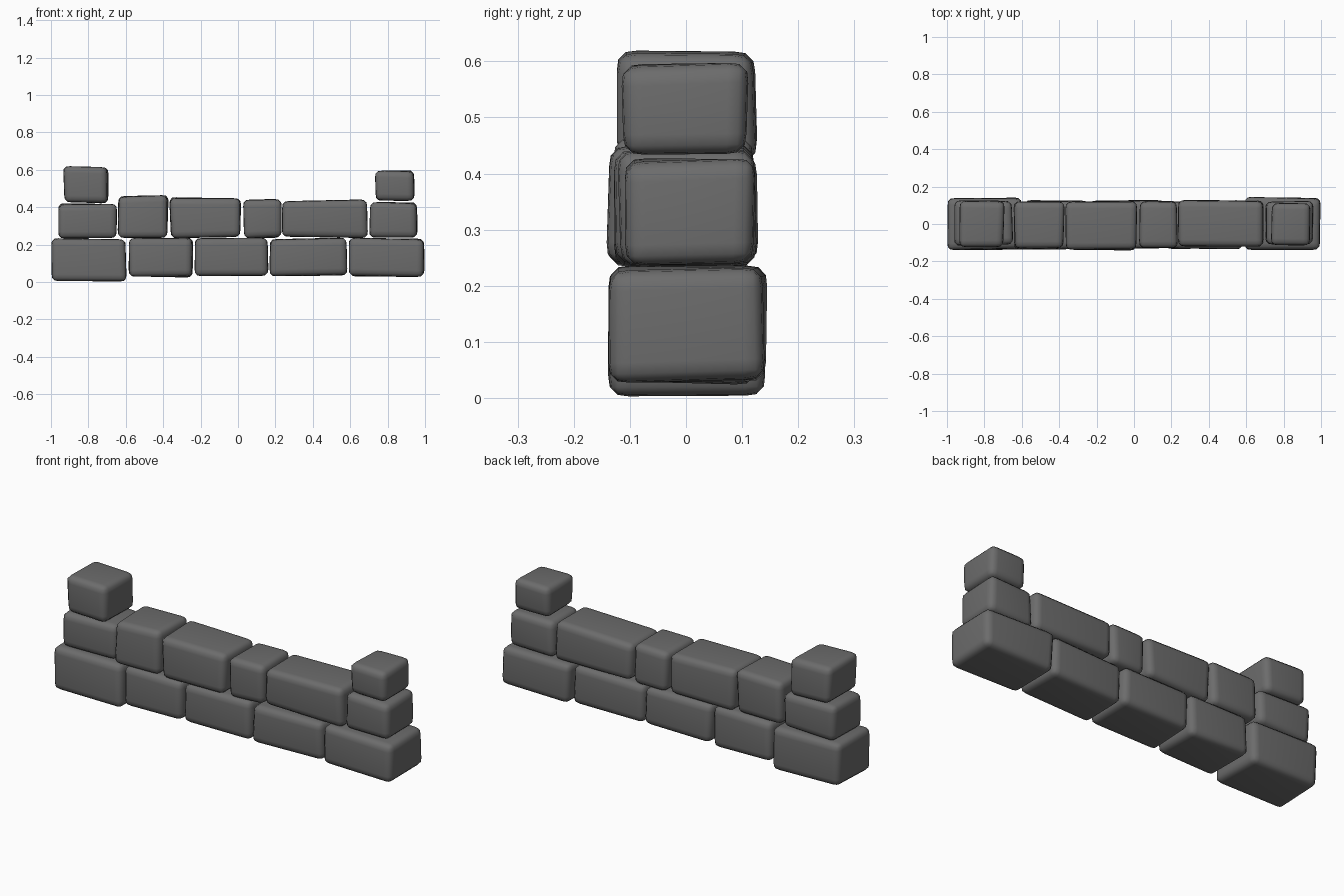
import bpy
import bmesh
import random
from mathutils import Vector

random.seed(4)

default_cube = bpy.data.objects.get("Cube")
if default_cube:
    bpy.data.objects.remove(default_cube, do_unlink=True)

# One dark stone colour for the whole wall
stone = bpy.data.materials.new("dark_grey_stone")
stone.use_nodes = True
grey = (0.15, 0.15, 0.15, 1)
stone.diffuse_color = grey
shader = stone.node_tree.nodes["Principled BSDF"]
shader.inputs["Base Color"].default_value = grey
shader.inputs["Roughness"].default_value = 0.9


def make_stone(name, x_range, y_range, z_range, wear=0.012, bevel=0.036):
    """A worn block: corners pushed inward at random, then rounded edges."""
    low = Vector((x_range[0], y_range[0], z_range[0]))
    high = Vector((x_range[1], y_range[1], z_range[1]))
    centre = (low + high) / 2
    size = high - low
    bm = bmesh.new()
    bmesh.ops.create_cube(bm, size=1)
    for vert in bm.verts:
        for axis in range(3):
            side = 1 if vert.co[axis] > 0 else -1
            inset = random.uniform(0, wear)
            vert.co[axis] = side * (size[axis] / 2 - inset)
    bmesh.ops.bevel(bm, geom=bm.edges[:], offset=bevel, segments=3,
                    profile=0.6, affect='EDGES', clamp_overlap=True)
    bmesh.ops.recalc_face_normals(bm, faces=bm.faces[:])
    for face in bm.faces:
        face.smooth = True
    mesh = bpy.data.meshes.new(name)
    bm.to_mesh(mesh)
    bm.free()
    mesh.materials.append(stone)
    block = bpy.data.objects.new(name, mesh)
    block.location = centre
    bpy.context.collection.objects.link(block)
    return block


# Bottom course: left edge, right edge, underside, back
bottom_course = [
    (-1.0, -0.592, 0.0, 0.145),
    (-0.592, -0.235, 0.02, 0.13),
    (-0.235, 0.165, 0.028, 0.13),
    (0.165, 0.59, 0.03, 0.13),
    (0.59, 1.0, 0.025, 0.147),
]
for i, (left, right, base, back) in enumerate(bottom_course):
    make_stone(f"bottom_stone_{i + 1}", (left, right), (-0.14, back),
               (base, 0.238))

# Middle course: left edge, right edge, top, front
middle_course = [
    (-0.965, -0.645, 0.425, -0.12),
    (-0.648, -0.368, 0.466, -0.14),
    (-0.368, 0.022, 0.455, -0.145),
    (0.026, 0.235, 0.446, -0.135),
    (0.232, 0.7, 0.442, -0.125),
    (0.698, 0.965, 0.43, -0.115),
]
for i, (left, right, top, front) in enumerate(middle_course):
    make_stone(f"middle_stone_{i + 1}", (left, right), (front, 0.13),
               (0.232, top))

# Raised end stones
make_stone("right_end_stone", (-0.937, -0.69), (-0.125, 0.13), (0.418, 0.622))
make_stone("left_end_stone", (0.728, 0.95), (-0.12, 0.115), (0.425, 0.602))
